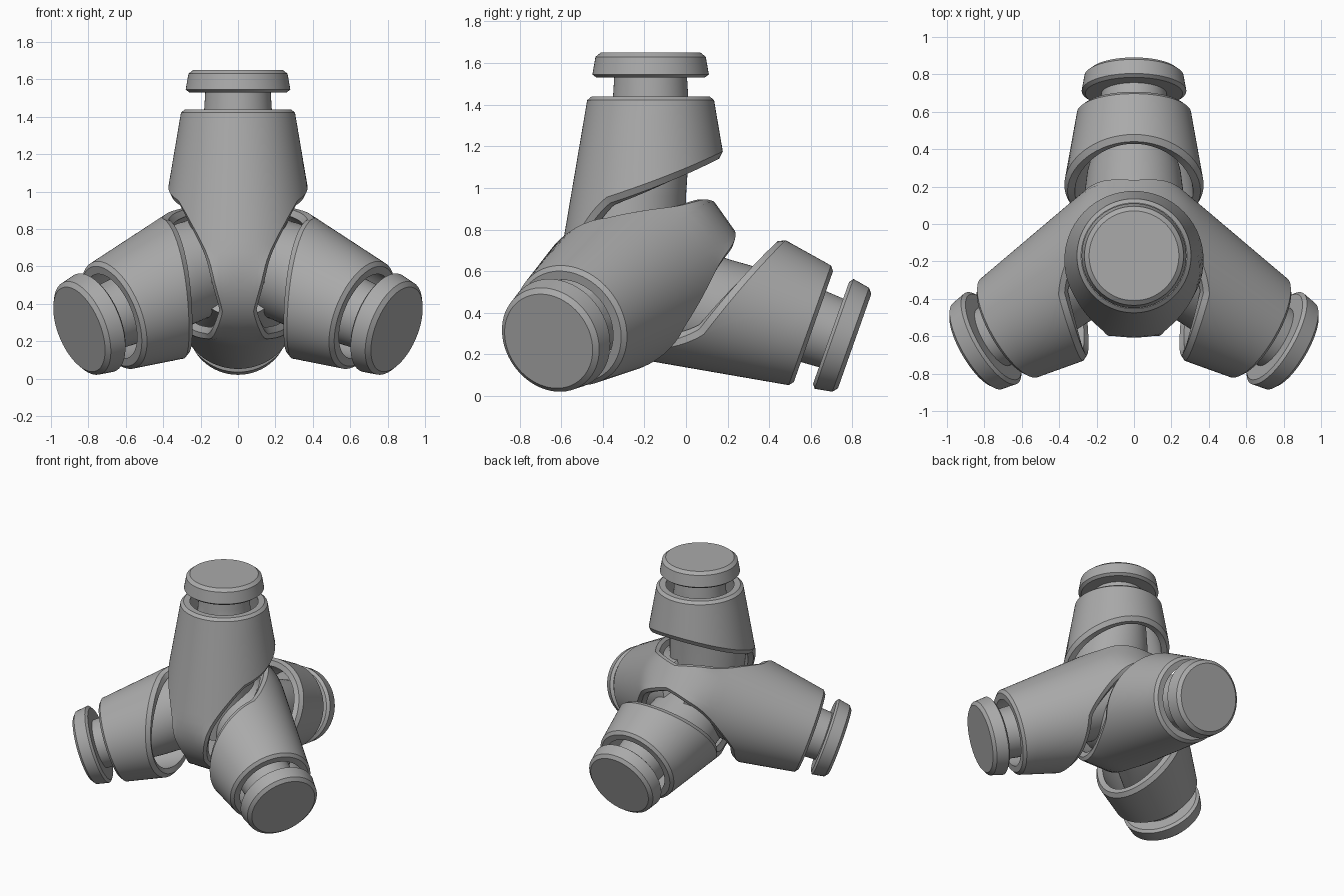
import bpy, bmesh
from math import sin, cos, atan, radians, degrees, sqrt, pi
from mathutils import Vector, Matrix

if "Cube" in bpy.data.objects:
    bpy.data.objects.remove(bpy.data.objects["Cube"])

grey = bpy.data.materials.new("matte grey")
grey.use_nodes = True
colour = (0.4, 0.4, 0.4, 1)
grey.diffuse_color = colour
grey.node_tree.nodes["Principled BSDF"].inputs["Base Color"].default_value = colour

CENTRE = Vector((0, -0.17, 0.61))
h, q = sqrt(8) / 3, sqrt(2) / 3
TOP, BACK = Vector((0, 0, 1)), Vector((0, h, -1 / 3))
LEFT, RIGHT = Vector((sqrt(2 / 3), -q, -1 / 3)), Vector((-sqrt(2 / 3), -q, -1 / 3))
TAPER, OUTER, CHAMFERED, INNER = 0.17, 0.443, 0.42, 0.38


def frame(axis, partner):
    """Local z runs along the arm, local x points to the bridge shared with its partner."""
    f = (axis * partner.dot(axis) - partner).normalized()
    m = Matrix((f, axis.cross(f), axis)).transposed().to_4x4()
    return Matrix.Translation(CENTRE) @ m


def make_object(name, bm):
    bmesh.ops.recalc_face_normals(bm, faces=bm.faces)
    mesh = bpy.data.meshes.new(name)
    bm.to_mesh(mesh)
    bm.free()
    obj = bpy.data.objects.new(name, mesh)
    bpy.context.collection.objects.link(obj)
    mesh.materials.append(grey)
    bpy.ops.object.select_all(action='DESELECT')
    obj.select_set(True)
    bpy.context.view_layer.objects.active = obj
    bpy.ops.object.shade_smooth_by_angle(angle=radians(28))


def shell(base, theta, alpha):
    """Point on a cone that runs tangentially into a ball, then a barrel-shaped bridge."""
    t, a = radians(theta), radians(alpha)
    d = Vector((sin(a) * cos(t), sin(a) * sin(t), cos(a)))
    if a < pi / 2 - atan(TAPER):
        return d * base / (sin(a) + TAPER * cos(a))
    w = min(1, max(0, (alpha - 80) / 25))
    w = w * w * (3 - 2 * w)
    return d * base / sqrt(1 + TAPER ** 2) / sqrt(1 - w * d.y ** 2)


def seam(theta):
    """Polar angle of the plane where two partner sleeves meet."""
    return 90 + degrees(atan(cos(radians(theta)) / sqrt(2)))


def edge_curve():
    """Swept lower edge of a sleeve, from the bridge round to the back."""
    keys = [(16.5, seam(16.5)), (18.5, 106), (22, 91), (28, 79), (36, 68), (46, 58), (58, 50.4)]
    ends = [(18.5, 142)] + keys + [(70, 47.5)]
    pts = []
    for i in range(1, len(keys)):
        a, b, c, d = (Vector(p) for p in ends[i - 1:i + 3])
        for k in range(4):
            t = k / 4
            pts.append(b + (c - a) * t / 2 + (a * 2 - b * 5 + c * 4 - d) * t * t / 2
                       + (b * 3 - a - c * 3 + d) * t ** 3 / 2)
    for k in range(21):
        th = 58 + 122 * k / 20
        c = cos(radians(th))
        pts.append(Vector((th, 44 + 11.5 * c + c * c)))
    return pts


def half_columns():
    """Closed wall sections, each from the lower rim over the top and back inside."""
    edge = edge_curve()
    bottoms = [((t, seam(t)), (t, seam(t)), True) for t in (0, 3.5, 7, 10.5)]
    for i, e in enumerate(edge):
        s = sin(radians(e.y))
        g = edge[min(i + 1, len(edge) - 1)] - edge[max(i - 1, 0)]
        tan = Vector((g.x * s, g.y)).normalized()
        if i == 0:
            tan = Vector((0, -1))
        if i == len(edge) - 1:
            tan = Vector((1, 0))
        delta = 1.27 / shell(OUTER, *e).length
        inset = (e.x + tan.y * delta / s, e.y - tan.x * delta)
        if i == 0:
            inset = (inset[0], seam(inset[0]))
        bottoms.append((tuple(e), inset, False))
    cols, n, rows = [], len(bottoms) - 1, 12
    for i, (e, inset, on_seam) in enumerate(bottoms):
        top = 180 * i / n
        tilt = max(0, cos(radians(e[1])))
        lean = lambda p, end, k: (p[0] + (top - p[0]) * k, p[1] + (end - p[1]) * k)
        t = radians(top)
        rim = lambda r, z: Vector((r * cos(t), r * sin(t), z))
        col = [shell(CHAMFERED, e[0], e[1] - 2 * tilt)]
        col += [shell(OUTER, *lean(inset, 20.6, k / rows)) for k in range(rows + 1)]
        col += [rim(0.283, 0.83), rim(0.239, 0.83)]
        low = (e[0], e[1] - 6 * tilt)
        col += [shell(INNER, *lean(low, 16.1, 1 - k / rows)) for k in range(1, rows + 1)]
        cols.append((col, on_seam))
    return cols


def add_sleeve(bm, m, half):
    flip = Matrix.Diagonal((1, -1, 1))
    cols = half + [([flip @ p for p in c], s) for c, s in half[-2:0:-1]]
    grid = [[bm.verts.new(m @ p) for p in c] for c, s in cols]
    size = len(grid[0])
    for i in range(len(grid)):
        j = (i + 1) % len(grid)
        open_end = cols[i][1] or cols[j][1]
        for k in range(size):
            if open_end and k in (0, size - 1):
                continue
            n = (k + 1) % size
            bm.faces.new((grid[i][k], grid[j][k], grid[j][n], grid[i][n]))


def add_core(bm, m):
    """Inner body, neck and end cap: rings of (height, radius, shift to the bridge)."""
    rings = [(-0.1, 0.25, 0.08), (0.35, 0.27, 0.1), (0.5, 0.25, 0.07), (0.7, 0.19, 0),
             (0.84, 0.18, 0), (0.92, 0.175, 0), (0.92, 0.26, 0), (0.935, 0.28, 0),
             (1.02, 0.265, 0), (1.04, 0.24, 0)]
    n, prev = 64, None
    for z, r, shift in rings:
        ring = [bm.verts.new(m @ Vector((shift + r * cos(2 * pi * k / n), r * sin(2 * pi * k / n), z)))
                for k in range(n)]
        if prev:
            for k in range(n):
                j = (k + 1) % n
                bm.faces.new((prev[k], prev[j], ring[j], ring[k]))
        else:
            bm.faces.new(ring[::-1])
        prev = ring
    bm.faces.new(prev)


# Two interlocking pieces, each with a pair of sleeves joined by a bridge
half = half_columns()
for piece, (a, name_a), (b, name_b) in (
        ("upright_piece", (TOP, "top"), (BACK, "back")),
        ("sideways_piece", (LEFT, "left"), (RIGHT, "right"))):
    bm = bmesh.new()
    for axis, partner in ((a, b), (b, a)):
        add_sleeve(bm, frame(axis, partner), half)
    bmesh.ops.delete(bm, geom=[v for v in bm.verts if not v.link_faces], context='VERTS')
    bmesh.ops.remove_doubles(bm, verts=bm.verts, dist=0.0005)
    make_object(piece + "_sleeves", bm)
    # Neck and end cap of each arm
    for axis, partner, name in ((a, b, name_a), (b, a, name_b)):
        bm = bmesh.new()
        add_core(bm, frame(axis, partner))
        make_object(name + "_neck_and_cap", bm)
